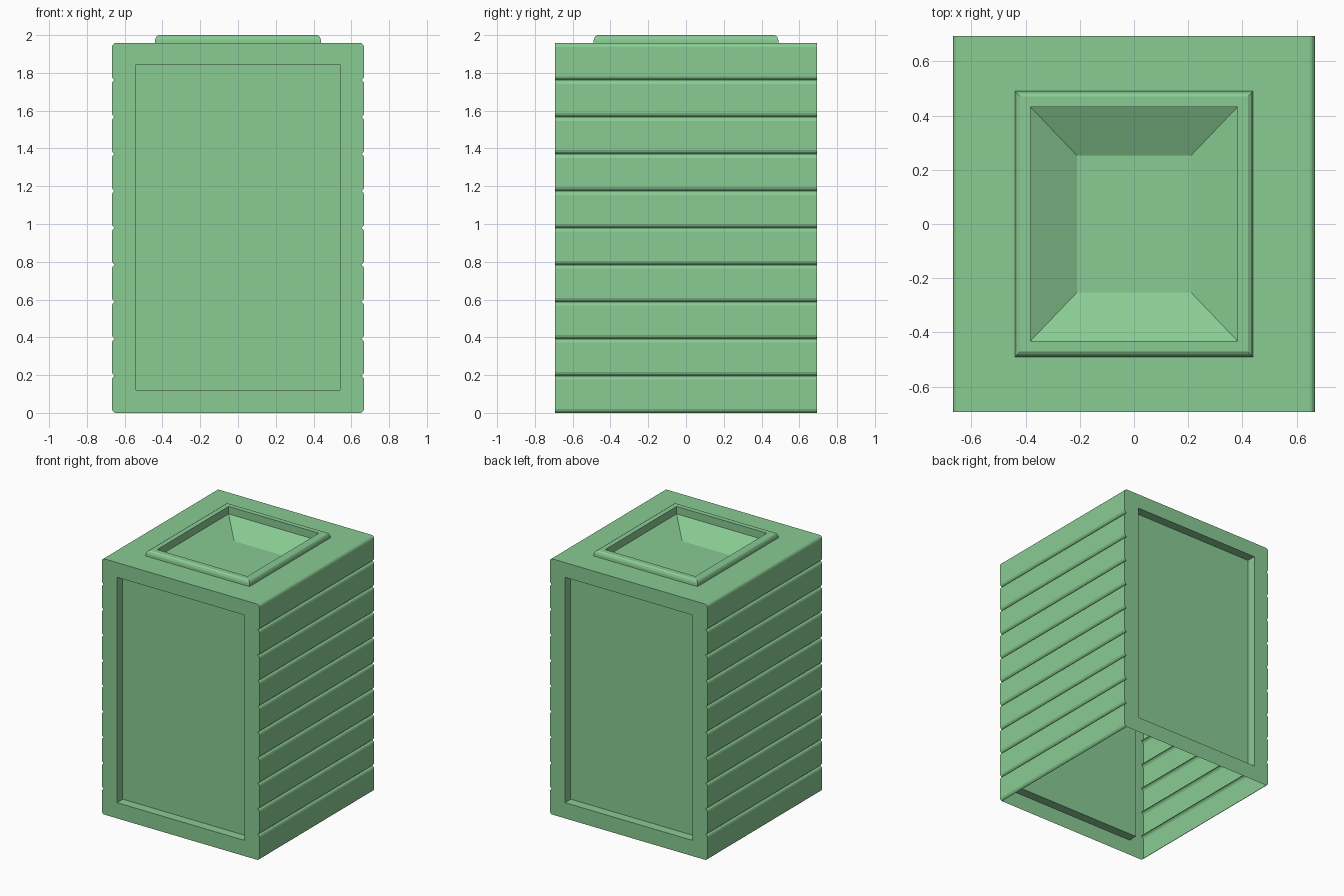
import bpy, bmesh

if "Cube" in bpy.data.objects:
    bpy.data.objects.remove(bpy.data.objects["Cube"])

HX, HY, TOP, N = 0.668, 0.693, 1.958, 10
P = TOP / N

green = bpy.data.materials.new("green")
green.diffuse_color = (0.25, 0.6, 0.29, 1)
green.use_nodes = True
green.node_tree.nodes["Principled BSDF"].inputs["Base Color"].default_value = green.diffuse_color

bm = bmesh.new()


def ring(hx, hy, z):
    return [bm.verts.new((sx * hx, sy * hy, z))
            for sx, sy in ((-1, -1), (1, -1), (1, 1), (-1, 1))]


def bridge(a, b):
    for i in range(len(a)):
        j = (i + 1) % len(a)
        bm.faces.new((a[i], a[j], b[j], b[i]))


# rounded plank profile: (inset from the widest x, height within the plank)
plank = [(0.018, 0.0), (0.011, 0.003), (0.004, 0.010), (0.0, 0.02)]
plank += [(d, P - h) for d, h in reversed(plank[1:])]
right = [(HX - d, k * P + h) for k in range(N) for d, h in plank]
right.append((HX - 0.018, TOP))
left = [(-x, z) for x, z in reversed(right)]
outline = right + left
n, m = len(outline), len(right)
front = [bm.verts.new((x, -HY, z)) for x, z in outline]
back = [bm.verts.new((x, HY, z)) for x, z in outline]

# plank-clad side walls, skipping the top and the open bottom
for i in range(n - 1):
    if i != m - 1:
        bm.faces.new((front[i], front[i + 1], back[i + 1], back[i]))

# front and back walls with recessed panels
for loop, s in ((front, -1), (back, 1)):
    corners = ((-0.54, 0.12), (0.54, 0.12), (0.54, 1.845), (-0.54, 1.845))
    outer = [bm.verts.new((x, s * HY, z)) for x, z in corners]
    inner = [bm.verts.new((x, s * (HY - 0.07), z)) for x, z in corners]
    edges = []
    for vs in (loop, outer):
        for i in range(len(vs)):
            pair = (vs[i], vs[(i + 1) % len(vs)])
            edges.append(bm.edges.get(pair) or bm.edges.new(pair))
    bmesh.ops.triangle_fill(bm, edges=edges, use_beauty=True, use_dissolve=False,
                            normal=(0, s, 0))
    bridge(outer, inner)
    bm.faces.new(inner)

# top surface, raised rounded rim and tapered basin
prev = [front[m], front[m - 1], back[m - 1], back[m]]
for r in ((0.44, 0.49, TOP), (0.438, 0.488, 1.978), (0.432, 0.482, 1.992),
          (0.42, 0.47, 2.0), (0.382, 0.432, 2.0), (0.382, 0.432, 1.943),
          (0.21, 0.252, 1.85)):
    cur = ring(*r)
    bridge(prev, cur)
    prev = cur
bm.faces.new(prev)

bmesh.ops.recalc_face_normals(bm, faces=bm.faces[:])
mesh = bpy.data.meshes.new("bin_housing")
bm.to_mesh(mesh)
bm.free()
mesh.materials.append(green)
bin_housing = bpy.data.objects.new("bin_housing", mesh)
bpy.context.collection.objects.link(bin_housing)
